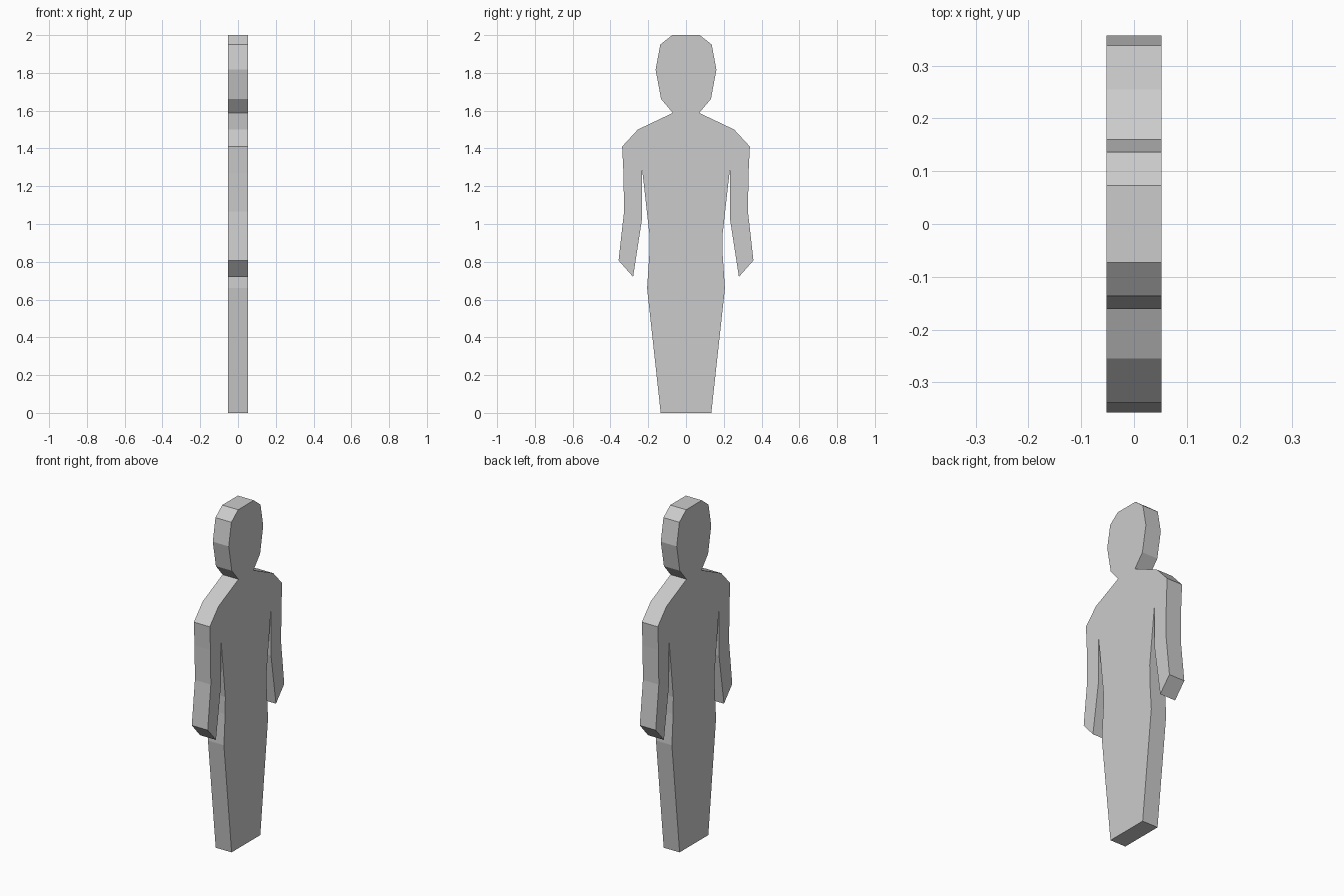
import bpy, bmesh
from mathutils import Vector

if "Cube" in bpy.data.objects:
    bpy.data.objects.remove(bpy.data.objects["Cube"])

HALF_THICKNESS = 0.052

# Right half of the silhouette (y, z), from crown of head down to the foot
half = [
    (0.073, 2.00), (0.136, 1.95), (0.161, 1.817), (0.132, 1.662), (0.070, 1.588),  # head, neck
    (0.255, 1.50), (0.338, 1.41), (0.331, 1.27), (0.328, 1.065),                   # shoulder, outer arm
    (0.357, 0.807), (0.280, 0.72),                                                 # hand
    (0.234, 1.02), (0.234, 1.305),                                                 # inner arm, armpit
    (0.193, 0.94), (0.194, 0.84), (0.206, 0.66), (0.134, 0.0),                     # waist, hip, foot
]

# Mirror into a closed outline
outline = half + [(-y, z) for y, z in reversed(half)]

# Extrude the outline into a flat standing figure
bm = bmesh.new()
face = bm.faces.new([bm.verts.new((-HALF_THICKNESS, y, z)) for y, z in outline])
result = bmesh.ops.extrude_face_region(bm, geom=[face], use_keep_orig=True)
moved = [g for g in result["geom"] if isinstance(g, bmesh.types.BMVert)]
bmesh.ops.translate(bm, verts=moved, vec=Vector((2 * HALF_THICKNESS, 0, 0)))
bmesh.ops.recalc_face_normals(bm, faces=bm.faces[:])

mesh = bpy.data.meshes.new("flat_human_figure")
bm.to_mesh(mesh)
bm.free()
figure = bpy.data.objects.new("flat_human_figure", mesh)
bpy.context.collection.objects.link(figure)
